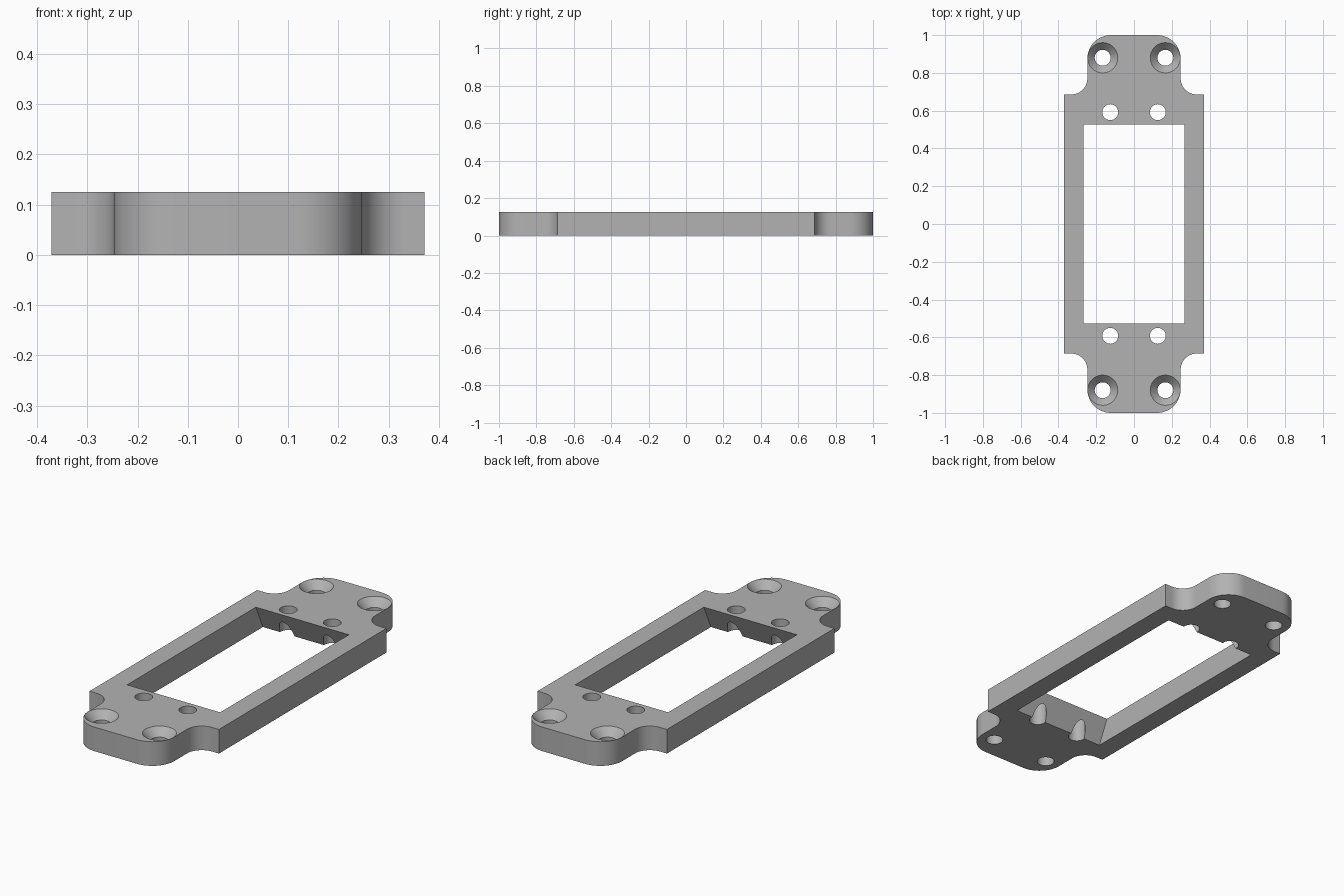
import bpy, bmesh
from math import sin, cos, pi

if "Cube" in bpy.data.objects:
    bpy.data.objects.remove(bpy.data.objects["Cube"])

H = 0.125                                  # plate thickness
HALF_X, SHOULDER_Y = 0.371, 0.686          # wide middle section
TAB_X, TAB_Y = 0.247, 1.0                  # mounting tabs at both ends
CORNER, FILLET = 0.125, 0.085

grey = bpy.data.materials.new("plain grey")
grey.use_nodes = True
colour = (0.45, 0.45, 0.45, 1)
grey.diffuse_color = colour
grey.node_tree.nodes["Principled BSDF"].inputs["Base Color"].default_value = colour


def arc(cx, cy, r, start, end, steps=16):
    angles = [start + (end - start) * i / steps for i in range(steps + 1)]
    return [(cx + r * cos(a), cy + r * sin(a)) for a in angles]


def loft(name, rings):
    """Closed solid through matching rings of 3D points, bottom to top."""
    bm = bmesh.new()
    loops = [[bm.verts.new(p) for p in ring] for ring in rings]
    for low, high in zip(loops, loops[1:]):
        for i in range(len(low)):
            j = (i + 1) % len(low)
            bm.faces.new((low[i], low[j], high[j], high[i]))
    bm.faces.new(loops[0][::-1])
    bm.faces.new(loops[-1])
    bmesh.ops.recalc_face_normals(bm, faces=bm.faces)
    mesh = bpy.data.meshes.new(name)
    bm.to_mesh(mesh)
    bm.free()
    obj = bpy.data.objects.new(name, mesh)
    bpy.context.collection.objects.link(obj)
    mesh.materials.append(grey)
    return obj


def round_cutter(name, x, y, profile):
    return loft(name, [[(px, py, z) for px, py in arc(x, y, r, 0, 2 * pi * 47 / 48, 47)]
                       for r, z in profile])


# Plate outline: one quarter, mirrored into the other three
quarter = [(HALF_X, SHOULDER_Y)]
quarter += arc(TAB_X + FILLET, SHOULDER_Y + FILLET, FILLET, 1.5 * pi, pi)
quarter += arc(TAB_X - CORNER, TAB_Y - CORNER, CORNER, 0, pi / 2)
half = quarter + [(-x, y) for x, y in reversed(quarter)]
outline = half + [(-x, -y) for x, y in half]
plate = loft("mounting_plate", [[(x, y, z) for x, y in outline] for z in (0, H)])

# Central opening: its end walls lean outward towards the underside
def rectangle(hx, hy, z):
    return [(hx, hy, z), (-hx, hy, z), (-hx, -hy, z), (hx, -hy, z)]

top_y, bottom_y, over = 0.527, 0.585, 0.02
lean = (bottom_y - top_y) / H * over
cutters = [loft("opening_cutter", [rectangle(0.267, bottom_y + lean, -over),
                                   rectangle(0.267, top_y - lean, H + over)])]

# Straight inner holes and countersunk outer holes
for sx in (-1, 1):
    for sy in (-1, 1):
        cutters.append(round_cutter("hole_cutter", sx * 0.126, sy * 0.592,
                                    [(0.042, -over), (0.042, H + over)]))
        cutters.append(round_cutter("countersink_cutter", sx * 0.166, sy * 0.88,
                                    [(0.042, -over), (0.042, H - 0.04),
                                     (0.08, H), (0.08, H + over)]))

for cutter in cutters:
    cutter.hide_render = True
    cut = plate.modifiers.new(cutter.name, 'BOOLEAN')
    cut.operation = 'DIFFERENCE'
    cut.solver = 'EXACT'
    cut.object = cutter

# Bake the cuts, remove the cutters, smooth the round walls
bpy.context.view_layer.update()
evaluated = plate.evaluated_get(bpy.context.evaluated_depsgraph_get())
cut_mesh = bpy.data.meshes.new_from_object(evaluated)
plate.modifiers.clear()
plate.data = cut_mesh
for cutter in cutters:
    bpy.data.objects.remove(cutter)
bpy.context.view_layer.objects.active = plate
plate.select_set(True)
bpy.ops.object.shade_smooth_by_angle(angle=pi / 6)
